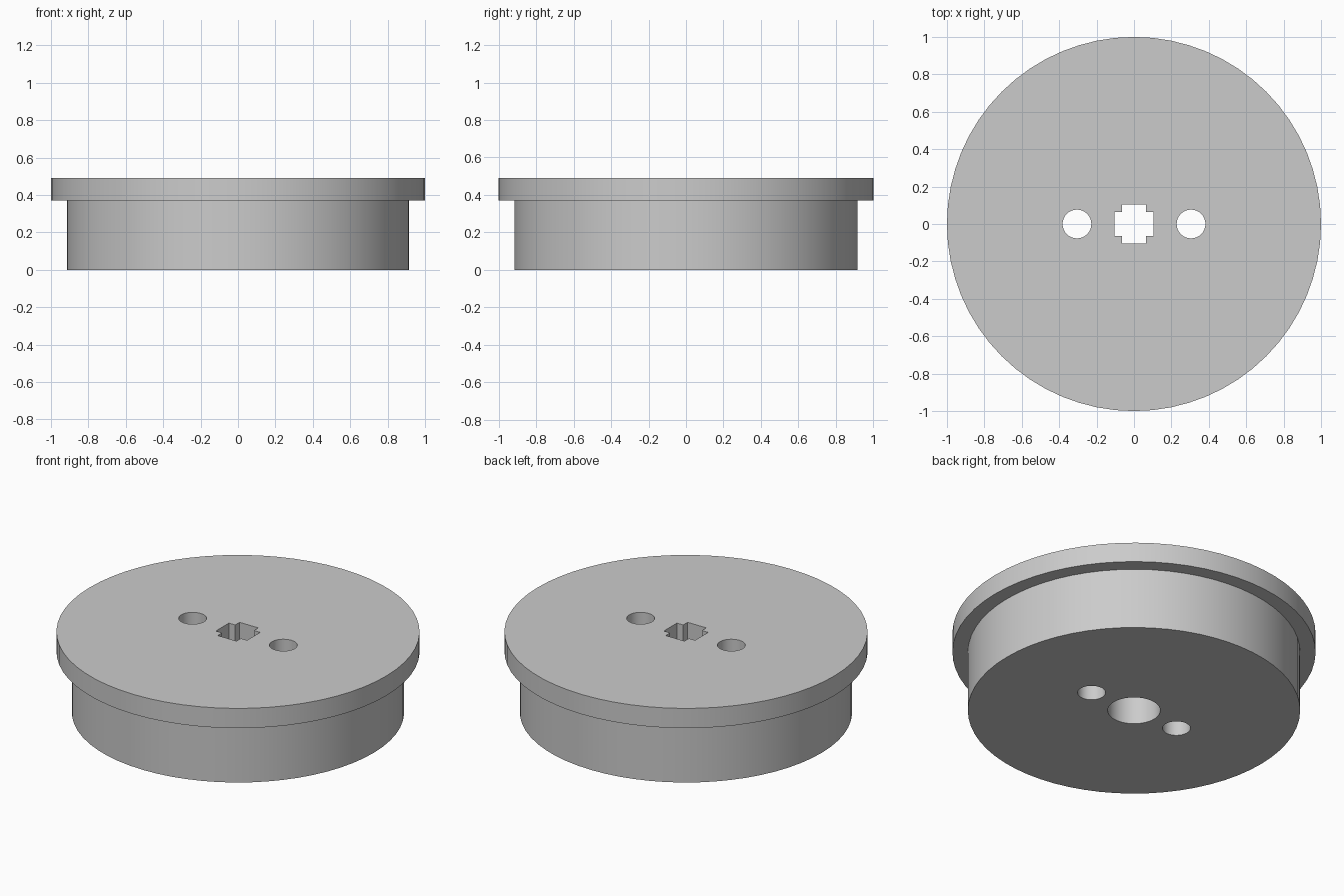
import bpy, bmesh
from math import cos, sin, tau, radians

cube = bpy.data.objects.get("Cube")
if cube:
    bpy.data.objects.remove(cube, do_unlink=True)

grey = bpy.data.materials.new("light_grey")
grey.use_nodes = True
colour = (0.6, 0.6, 0.6, 1)
grey.diffuse_color = colour
grey.node_tree.nodes["Principled BSDF"].inputs["Base Color"].default_value = colour


def circle(radius, count=64, x=0):
    return [(x + radius * cos(tau * i / count), radius * sin(tau * i / count))
            for i in range(count)]


def loft(name, sections):
    """Closed solid through (outline, height) sections, bottom to top."""
    bm = bmesh.new()
    rings = [[bm.verts.new((x, y, z)) for x, y in outline] for outline, z in sections]
    n = len(rings[0])
    for low, high in zip(rings, rings[1:]):
        for i in range(n):
            j = (i + 1) % n
            bm.faces.new((low[i], low[j], high[j], high[i]))
    bm.faces.new(rings[0][::-1])
    bm.faces.new(rings[-1])
    bmesh.ops.recalc_face_normals(bm, faces=bm.faces)
    mesh = bpy.data.meshes.new(name)
    bm.to_mesh(mesh)
    bm.free()
    mesh.materials.append(grey)
    obj = bpy.data.objects.new(name, mesh)
    bpy.context.collection.objects.link(obj)
    return obj


# Hub drum with a wider flange on top
DRUM_R, FLANGE_Z, TOP = 0.915, 0.37, 0.49
hub = loft("flanged_hub", [(circle(DRUM_R), 0), (circle(DRUM_R), FLANGE_Z),
                           (circle(1), FLANGE_Z), (circle(1), TOP)])

# Cross-shaped axle socket outline, one corner turned four times
A, B = 0.105, 0.063
cross = []
x_axis = (1, 0)
for _ in range(4):
    c, s = x_axis
    cross += [(c * x - s * y, s * x + c * y) for x, y in ((A, -B), (A, B), (B, B))]
    x_axis = (-s, c)

# Round bore from below, cross socket above it, and two through holes
cutters = [loft("bore_cutter", [(circle(0.145, 48), -0.1), (circle(0.145, 48), FLANGE_Z)]),
           loft("socket_cutter", [(cross, 0.3), (cross, 0.6)])]
for side in (-1, 1):
    hole = circle(0.077, 32, side * 0.305)
    cutters.append(loft("pin_hole_cutter", [(hole, -0.1), (hole, 0.6)]))

bpy.ops.object.select_all(action="DESELECT")
bpy.context.view_layer.objects.active = hub
hub.select_set(True)
for cutter in cutters:
    cutter.hide_render = True
    mod = hub.modifiers.new("cut", "BOOLEAN")
    mod.operation, mod.solver, mod.object = "DIFFERENCE", "EXACT", cutter
    bpy.ops.object.modifier_apply(modifier=mod.name)
    bpy.data.objects.remove(cutter, do_unlink=True)

bpy.ops.object.shade_smooth_by_angle(angle=radians(30))
